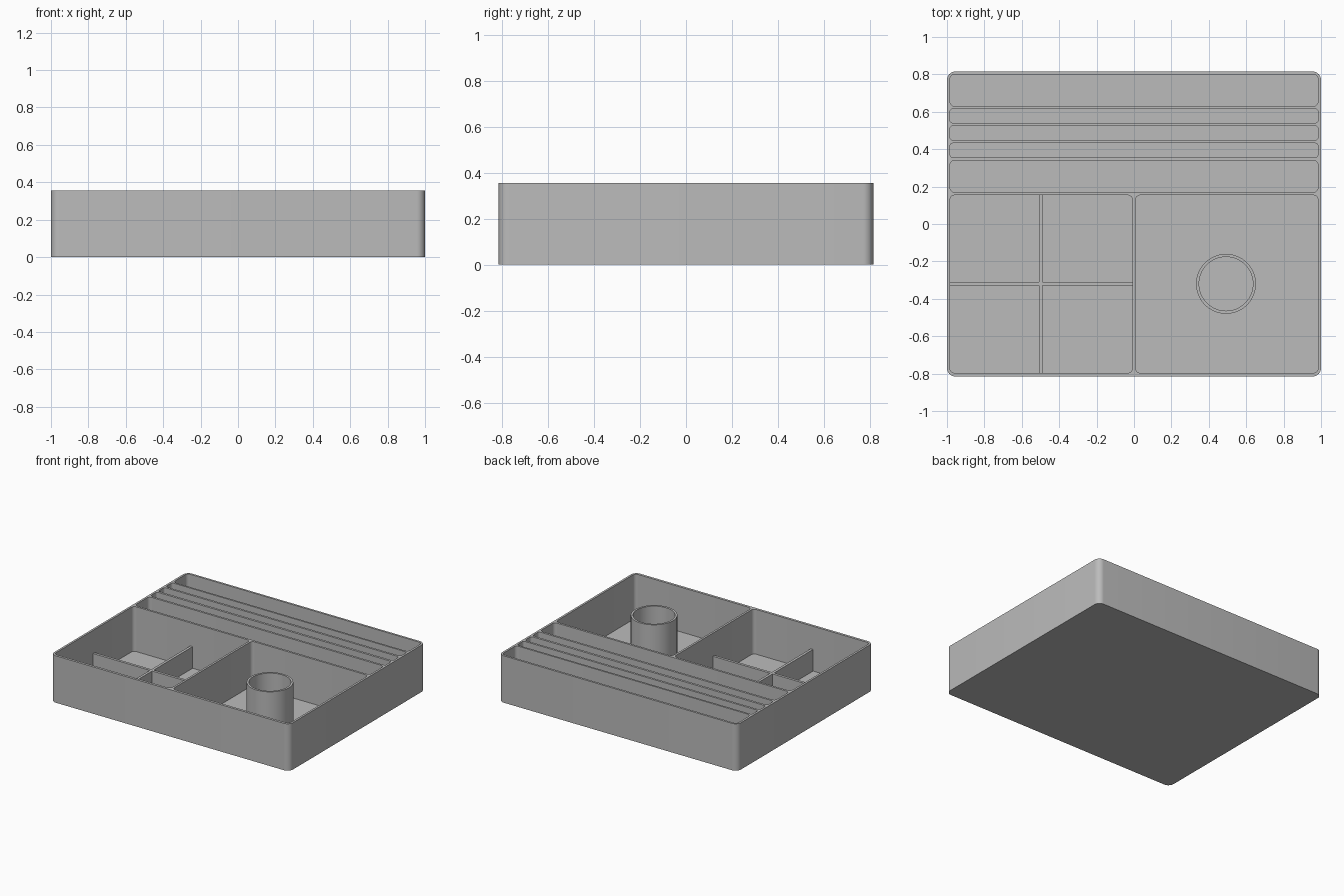
import bpy
import bmesh
from math import cos, sin, pi, radians

if "Cube" in bpy.data.objects:
    bpy.data.objects.remove(bpy.data.objects["Cube"], do_unlink=True)

HEIGHT, FLOOR = 0.355, 0.016
X, Y = 1.0, 0.815        # outer half sizes
IN_X, IN_Y = 0.984, 0.799  # inner half sizes

grey = bpy.data.materials.new("plain grey")
grey.use_nodes = True
grey.diffuse_color = (0.5, 0.5, 0.5, 1)
grey.node_tree.nodes["Principled BSDF"].inputs["Base Color"].default_value = (0.5, 0.5, 0.5, 1)


def rounded_box(bm, x0, x1, y0, y1, z0, z1, r, steps=8):
    """Upright box with rounded vertical corners."""
    corners = [(x1 - r, y1 - r), (x0 + r, y1 - r), (x0 + r, y0 + r), (x1 - r, y0 + r)]
    ring = []
    for i, (cx, cy) in enumerate(corners):
        for k in range(steps + 1):
            a = (i + k / steps) * pi / 2
            ring.append(bm.verts.new((cx + r * cos(a), cy + r * sin(a), z0)))
    base = bm.faces.new(ring)
    top = bmesh.ops.extrude_face_region(bm, geom=[base])["geom"]
    bmesh.ops.translate(bm, vec=(0, 0, z1 - z0),
                        verts=[v for v in top if isinstance(v, bmesh.types.BMVert)])


def box(bm, x0, x1, y0, y1, z0, z1):
    verts = bmesh.ops.create_cube(bm, size=1)["verts"]
    bmesh.ops.scale(bm, vec=(x1 - x0, y1 - y0, z1 - z0), verts=verts)
    bmesh.ops.translate(bm, vec=((x0 + x1) / 2, (y0 + y1) / 2, (z0 + z1) / 2), verts=verts)


def finish(name, bm):
    bmesh.ops.recalc_face_normals(bm, faces=bm.faces)
    mesh = bpy.data.meshes.new(name)
    bm.to_mesh(mesh)
    bm.free()
    mesh.materials.append(grey)
    obj = bpy.data.objects.new(name, mesh)
    bpy.context.collection.objects.link(obj)
    return obj


def cut(obj, cutter):
    """Subtract the cutter, then remove it."""
    mod = obj.modifiers.new("cut", "BOOLEAN")
    mod.operation, mod.solver, mod.object = "DIFFERENCE", "EXACT", cutter
    select(obj)
    bpy.ops.object.modifier_apply(modifier=mod.name)
    bpy.data.objects.remove(cutter, do_unlink=True)


def select(obj):
    bpy.ops.object.select_all(action="DESELECT")
    obj.select_set(True)
    bpy.context.view_layer.objects.active = obj


# Tray body
bm = bmesh.new()
rounded_box(bm, -X, X, -Y, Y, 0, HEIGHT, 0.045)
tray = finish("tray", bm)

# Pockets: five long slots at the back, two large bays at the front
bm = bmesh.new()
for y0, y1 in [(0.63, IN_Y), (0.54, 0.616), (0.449, 0.524), (0.356, 0.432), (0.17, 0.34)]:
    rounded_box(bm, -IN_X, IN_X, y0, y1, FLOOR, 0.5, 0.016 if y1 - y0 < 0.1 else 0.025)
for x0, x1 in [(-IN_X, -0.008), (0.008, IN_X)]:
    rounded_box(bm, x0, x1, -IN_Y + 0.003, 0.154, FLOOR, 0.5, 0.025)
cut(tray, finish("pocket_cutter", bm))

# Half-height crossed dividers in one bay
bm = bmesh.new()
box(bm, -0.508, -0.488, -0.8, 0.158, 0.01, 0.18)
long_divider = finish("long_divider", bm)
bm = bmesh.new()
box(bm, -0.988, -0.508, -0.33, -0.31, 0.01, 0.18)
box(bm, -0.488, -0.004, -0.33, -0.31, 0.01, 0.18)
cross_divider = finish("cross_divider", bm)

# Round open cup in the other bay, as a turned wall profile
bm = bmesh.new()
profile = [(0.16, 0.01), (0.16, HEIGHT), (0.144, HEIGHT), (0.144, 0.01)]
verts = [bm.verts.new((r, 0, z)) for r, z in profile]
edges = [bm.edges.new((verts[i], verts[i - 1])) for i in range(len(verts))]
bmesh.ops.spin(bm, geom=verts + edges, cent=(0, 0, 0), axis=(0, 0, 1),
               angle=2 * pi, steps=64, use_duplicate=False)
bmesh.ops.remove_doubles(bm, verts=bm.verts, dist=0.0001)
cup = finish("round_cup", bm)
cup.location = (0.492, -0.32, 0)

for obj in (tray, cup):
    select(obj)
    bpy.ops.object.shade_smooth_by_angle(angle=radians(30))
